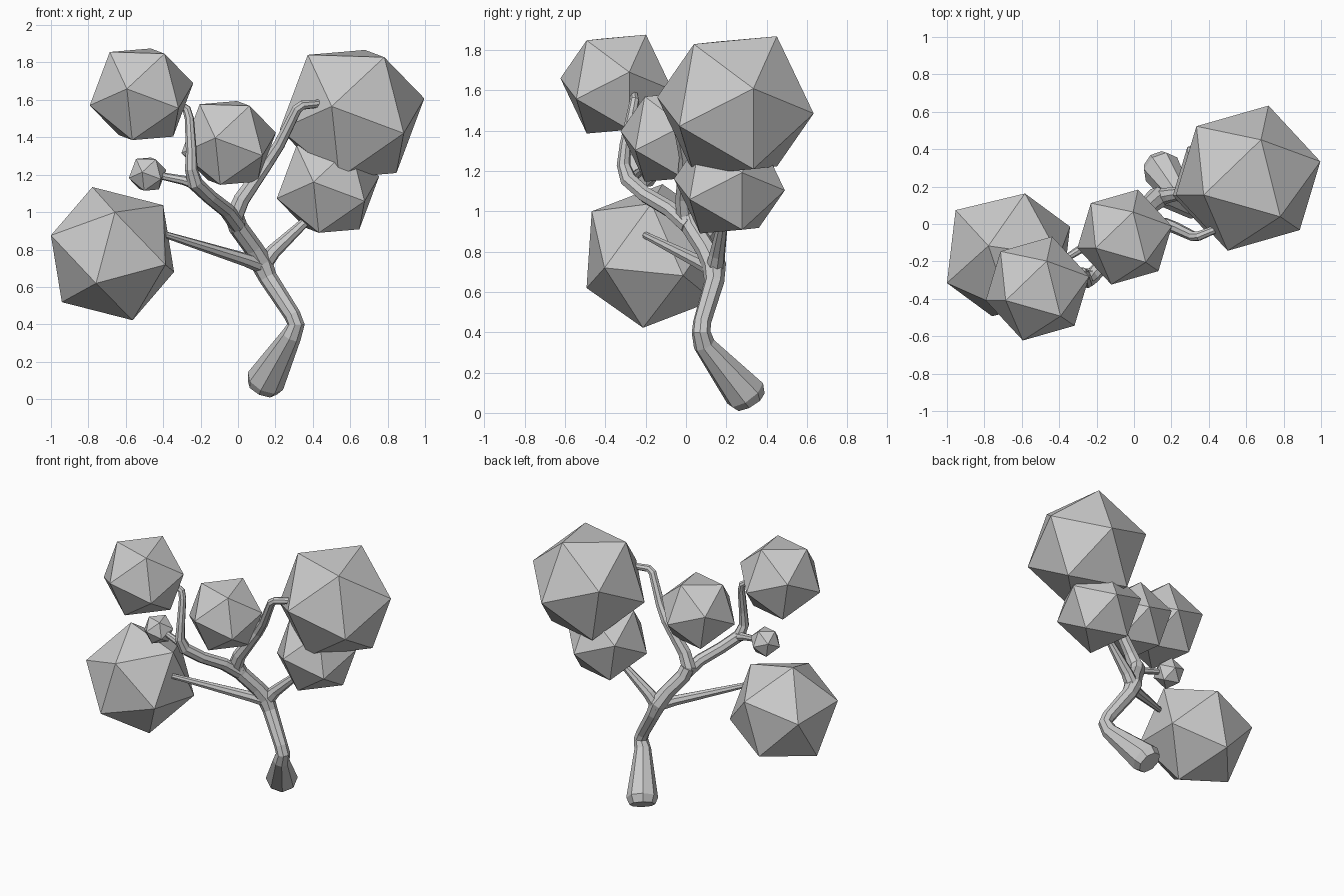
import bpy, bmesh
from mathutils import Matrix, Vector


def frame(a, b):
    # orthonormal frame from two neighbouring icosahedron corner directions
    a, b = Vector(a).normalized(), Vector(b)
    b = (b - a * a.dot(b)).normalized()
    return Matrix((a, b, a.cross(b))).transposed()


def foliage(name, centre, radius, corner, neighbour):
    bm = bmesh.new()
    bmesh.ops.create_icosphere(bm, subdivisions=1, radius=radius)
    bm.verts.ensure_lookup_table()
    p = bm.verts[0]
    q = p.link_edges[0].other_vert(p)
    rot = frame(corner, neighbour) @ frame(p.co, q.co).transposed()
    bmesh.ops.transform(bm, matrix=Matrix.Translation(centre) @ rot.to_4x4(), verts=bm.verts)
    me = bpy.data.meshes.new(name)
    bm.to_mesh(me)
    bm.free()
    bpy.context.collection.objects.link(bpy.data.objects.new(name, me))


def limb(name, points):
    # tapered eight-sided tube; each point is x, y, z, radius
    cu = bpy.data.curves.new(name, 'CURVE')
    cu.dimensions = '3D'
    cu.bevel_depth = 1.0
    cu.bevel_resolution = 2
    cu.use_fill_caps = True
    sp = cu.splines.new('POLY')
    sp.points.add(len(points) - 1)
    for pt, (x, y, z, r) in zip(sp.points, points):
        pt.co = (x, y, z, 1)
        pt.radius = r
    sp.use_smooth = False
    ob = bpy.data.objects.new(name, cu)
    bpy.context.collection.objects.link(ob)
    bpy.ops.object.select_all(action='DESELECT')
    ob.select_set(True)
    bpy.context.view_layer.objects.active = ob
    bpy.ops.object.convert(target='MESH')
    bpy.ops.object.shade_flat()


# foliage clumps: most share one orientation
TILT = ((-0.27, -0.96, 0.10), (-0.96, -0.20, -0.21))
for name, centre, radius in (
        ("foliage_top_left", (-0.516, -0.345, 1.63), 0.29),
        ("foliage_top_right", (0.61, 0.245, 1.525), 0.405),
        ("foliage_middle", (-0.05, -0.07, 1.37), 0.265),
        ("foliage_lower_right", (0.481, 0.215, 1.132), 0.287),
        ("foliage_bud", (-0.484, -0.22, 1.203), 0.105)):
    foliage(name, centre, radius, *TILT)
foliage("foliage_lower_left", (-0.671, -0.165, 0.778), 0.375,
        (0.013, -0.303, 0.222), (-0.088, -0.329, -0.158))

# trunk with flared foot and knee
limb("trunk", [(0.13, 0.315, 0.06, 0.085), (0.147, 0.293, 0.097, 0.105),
               (0.285, 0.09, 0.34, 0.055), (0.31, 0.075, 0.40, 0.047),
               (0.29, 0.08, 0.45, 0.045), (0.16, 0.14, 0.65, 0.05),
               (0.125, 0.14, 0.73, 0.06), (0.08, 0.10, 0.81, 0.052),
               (0.0, 0.03, 0.92, 0.052), (-0.02, 0.01, 0.98, 0.05)])

# branches
limb("branch_right", [(0.0, 0.03, 0.91, 0.045), (-0.02, 0.0, 0.98, 0.052),
                      (0.02, -0.01, 1.07, 0.045), (0.16, 0.0, 1.27, 0.036),
                      (0.22, -0.02, 1.36, 0.032), (0.315, -0.065, 1.55, 0.028),
                      (0.345, -0.065, 1.572, 0.026), (0.43, -0.03, 1.58, 0.022),
                      (0.50, 0.02, 1.58, 0.018)])
limb("branch_left", [(0.0, 0.01, 0.93, 0.045), (-0.06, -0.08, 1.01, 0.042),
                     (-0.15, -0.20, 1.08, 0.04), (-0.23, -0.285, 1.155, 0.042),
                     (-0.25, -0.31, 1.23, 0.034), (-0.25, -0.30, 1.33, 0.029),
                     (-0.26, -0.265, 1.50, 0.025), (-0.275, -0.255, 1.55, 0.024),
                     (-0.33, -0.26, 1.59, 0.018)])
limb("twig_bud", [(-0.22, -0.275, 1.15, 0.035), (-0.29, -0.26, 1.17, 0.025),
                  (-0.44, -0.225, 1.20, 0.018)])
limb("branch_lower_left", [(0.14, 0.14, 0.71, 0.045), (0.04, 0.07, 0.745, 0.036),
                           (-0.39, -0.20, 0.88, 0.018)])
limb("branch_lower_right", [(0.12, 0.14, 0.70, 0.05), (0.19, 0.155, 0.79, 0.04),
                            (0.34, 0.18, 0.93, 0.027), (0.42, 0.20, 1.0, 0.022)])
limb("twig_middle", [(0.09, -0.01, 1.17, 0.03), (0.07, -0.02, 1.27, 0.02)])
